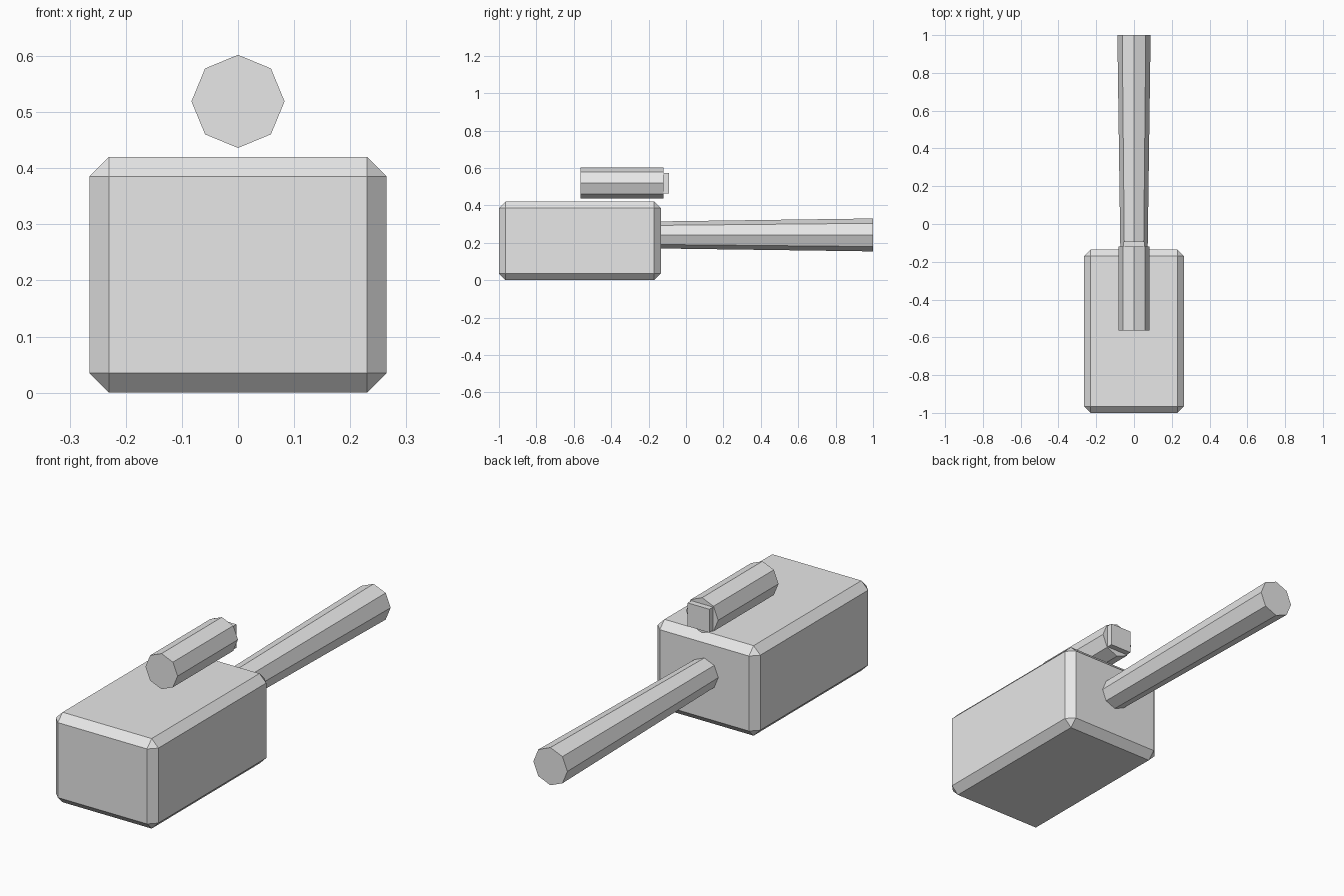
import bpy
from math import pi
from mathutils import Matrix

cube = bpy.data.objects.get("Cube")
if cube:
    bpy.data.objects.remove(cube, do_unlink=True)

grey = bpy.data.materials.new("light_grey")
grey.use_nodes = True
colour = (0.8, 0.8, 0.8, 1)
grey.diffuse_color = colour
grey.node_tree.nodes["Principled BSDF"].inputs["Base Color"].default_value = colour


def finish(name):
    obj = bpy.context.object
    obj.name = obj.data.name = name
    obj.data.materials.append(grey)
    return obj


def block(name, width, y0, y1, z0, z1, chamfer=0):
    """Box along y, with flat chamfered edges if asked for."""
    bpy.ops.mesh.primitive_cube_add(size=1, location=(0, (y0 + y1) / 2, (z0 + z1) / 2))
    obj = finish(name)
    obj.data.transform(Matrix.Diagonal((width, y1 - y0, z1 - z0, 1)))
    if chamfer:
        bevel = obj.modifiers.new("chamfer", 'BEVEL')
        bevel.width = chamfer
        bevel.segments = 1
    return obj


def octagon_rod(name, y0, y1, z, r0, r1):
    """Eight-sided rod along y, radius r0 at y0 and r1 at y1."""
    bpy.ops.mesh.primitive_cone_add(vertices=8, radius1=r0, radius2=r1, depth=y1 - y0,
                                    location=(0, (y0 + y1) / 2, z))
    obj = finish(name)
    obj.data.transform(Matrix.Rotation(-pi / 2, 4, 'X'))
    return obj


# Chamfered main block with the tapered rod behind it
block("body", 0.53, -1, -0.135, 0, 0.42, 0.035)
octagon_rod("rear_rod", -0.16, 1, 0.242, 0.072, 0.088)

# Short rod floating over the block, with a square end cap
octagon_rod("top_rod", -0.564, -0.119, 0.519, 0.083, 0.083)
block("top_rod_cap", 0.112, -0.15, -0.092, 0.464, 0.573)
